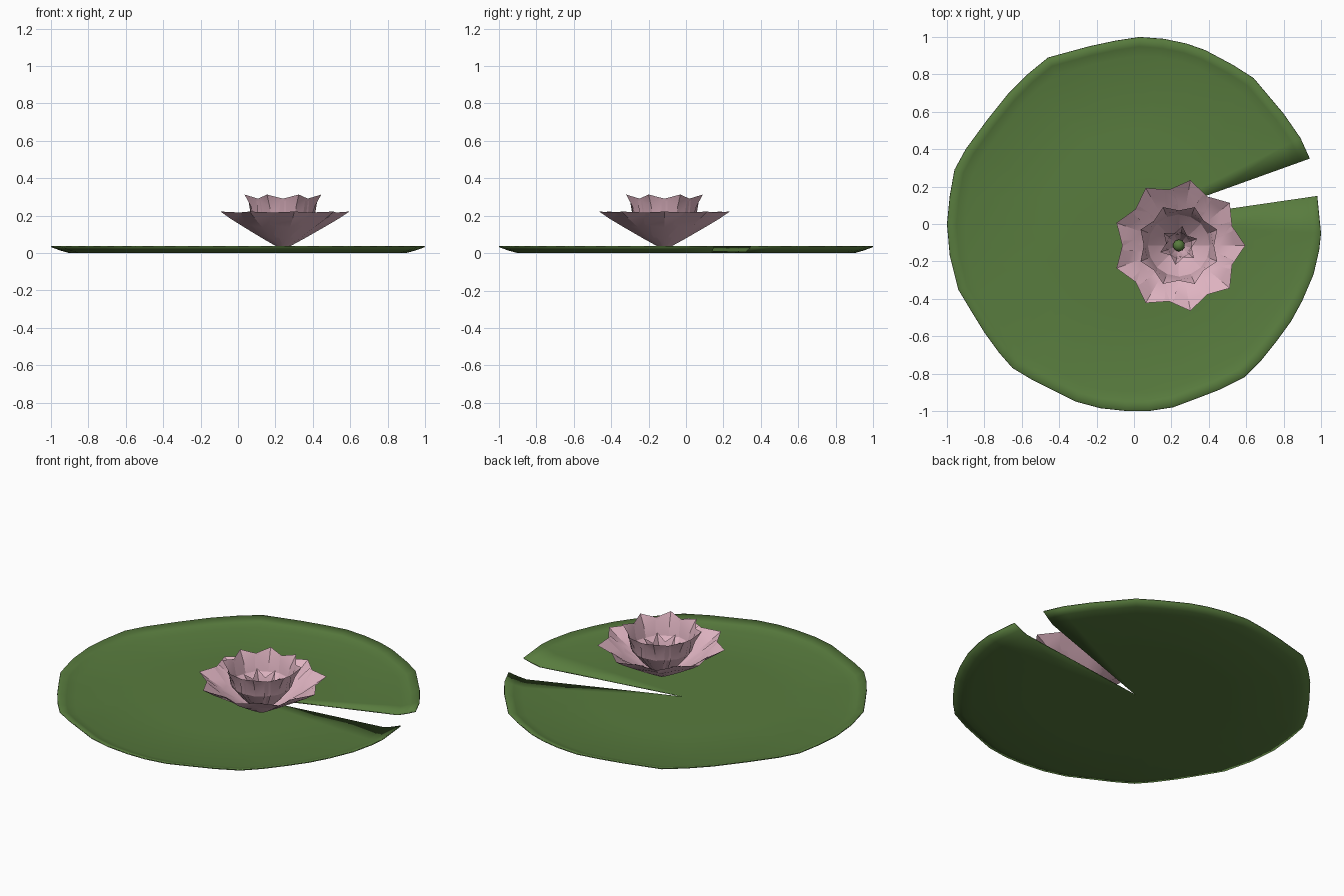
import bpy, bmesh, math
from mathutils import Matrix

if "Cube" in bpy.data.objects:
    bpy.data.objects.remove(bpy.data.objects["Cube"])


def material(name, rgb):
    m = bpy.data.materials.new(name)
    m.diffuse_color = (*rgb, 1)
    m.use_nodes = True
    m.node_tree.nodes["Principled BSDF"].inputs["Base Color"].default_value = m.diffuse_color
    return m


GREEN = material("leaf green", (0.098, 0.2, 0.048))
PINK = material("petal pink", (0.73, 0.45, 0.53))
CENTRE = (0.24, -0.115)


def finish(bm, name, mat, angle):
    me = bpy.data.meshes.new(name)
    bm.to_mesh(me)
    bm.free()
    ob = bpy.data.objects.new(name, me)
    bpy.context.collection.objects.link(ob)
    me.materials.append(mat)
    bpy.ops.object.select_all(action='DESELECT')
    ob.select_set(True)
    bpy.context.view_layer.objects.active = ob
    bpy.ops.object.shade_smooth_by_angle(angle=math.radians(angle))
    return ob


# Lily pad: irregular notched outline, flat floor and upturned rim
OUTLINE = [
    (.94, .35), (.89, .46), (.80, .59), (.64, .78), (.53, .85), (.38, .93),
    (.28, .965), (.16, .99), (.03, 1), (-.10, .98), (-.24, .95), (-.46, .89),
    (-.57, .80), (-.67, .70), (-.79, .55), (-.90, .40), (-.96, .29),
    (-.985, .15), (-1, 0), (-.985, -.17), (-.94, -.35), (-.88, -.45),
    (-.80, -.58), (-.72, -.69), (-.65, -.77), (-.55, -.83), (-.43, -.89),
    (-.31, -.95), (-.18, -.985), (-.04, -1), (.08, -1), (.21, -.98),
    (.33, -.935), (.46, -.885), (.59, -.82), (.68, -.73), (.76, -.63),
    (.84, -.52), (.90, -.41), (.96, -.27), (.99, -.14), (1, -.05), (.98, .15)]
APEX = (-0.02, 0.005)
bm = bmesh.new()
apex = bm.verts.new((*APEX, 0.005))
rings = []
for s, z in ((0.5, 0.003), (0.9, 0.0), (0.95, 0.014), (1.0, 0.032)):
    rings.append([bm.verts.new((APEX[0] + (x - APEX[0]) * s,
                                APEX[1] + (y - APEX[1]) * s, z))
                  for x, y in OUTLINE])
for i in range(len(OUTLINE) - 1):
    bm.faces.new((apex, rings[0][i], rings[0][i + 1]))
    for a, b in zip(rings, rings[1:]):
        bm.faces.new((a[i], b[i], b[i + 1], a[i + 1]))
pad = finish(bm, "lily_pad", GREEN, 40)
solid = pad.modifiers.new("thickness", 'SOLIDIFY')
solid.thickness = 0.006
solid.offset = 1


# Ring of cupped petals; each row is (mid r, mid z, edge r, edge z, half width)
def petal_ring(name, count, turn, rows, tip):
    bm = bmesh.new()
    for k in range(count):
        rot = Matrix.Rotation(turn + k * math.tau / count, 4, 'Z')
        rot.translation = (*CENTRE, 0)
        grid = []
        for r, z, er, ez, w in rows:
            grid.append([bm.verts.new((er, -w, ez)),
                         bm.verts.new((r, 0, z)),
                         bm.verts.new((er, w, ez))])
        end = bm.verts.new((tip[0], 0, tip[1]))
        for a, b in zip(grid, grid[1:]):
            for c in (0, 1):
                bm.faces.new((a[c], b[c], b[c + 1], a[c + 1]))
        for c in (0, 1):
            bm.faces.new((grid[-1][c], end, grid[-1][c + 1]))
        bmesh.ops.transform(bm, matrix=rot, verts=[v for g in grid for v in g] + [end])
    return finish(bm, name, PINK, 25)


petal_ring("outer_petals", 9, 0, [
    (.030, .032, .028, .034, .014),
    (.115, .078, .105, .085, .060),
    (.215, .135, .195, .150, .105),
    (.295, .182, .270, .216, .125)], (.355, .222))

petal_ring("middle_petals", 8, math.radians(22.5), [
    (.030, .040, .028, .042, .016),
    (.105, .115, .095, .120, .056),
    (.165, .190, .150, .195, .082),
    (.185, .250, .165, .287, .085)], (.222, .313))

petal_ring("inner_petals", 6, math.radians(20), [
    (.030, .045, .028, .047, .018),
    (.060, .110, .050, .115, .036),
    (.070, .175, .055, .195, .038)], (.105, .240))

# Small green heart of the flower
bm = bmesh.new()
bmesh.ops.create_icosphere(bm, subdivisions=2, radius=0.032,
                           matrix=Matrix.Translation((*CENTRE, 0.075)))
finish(bm, "flower_heart", GREEN, 60)
